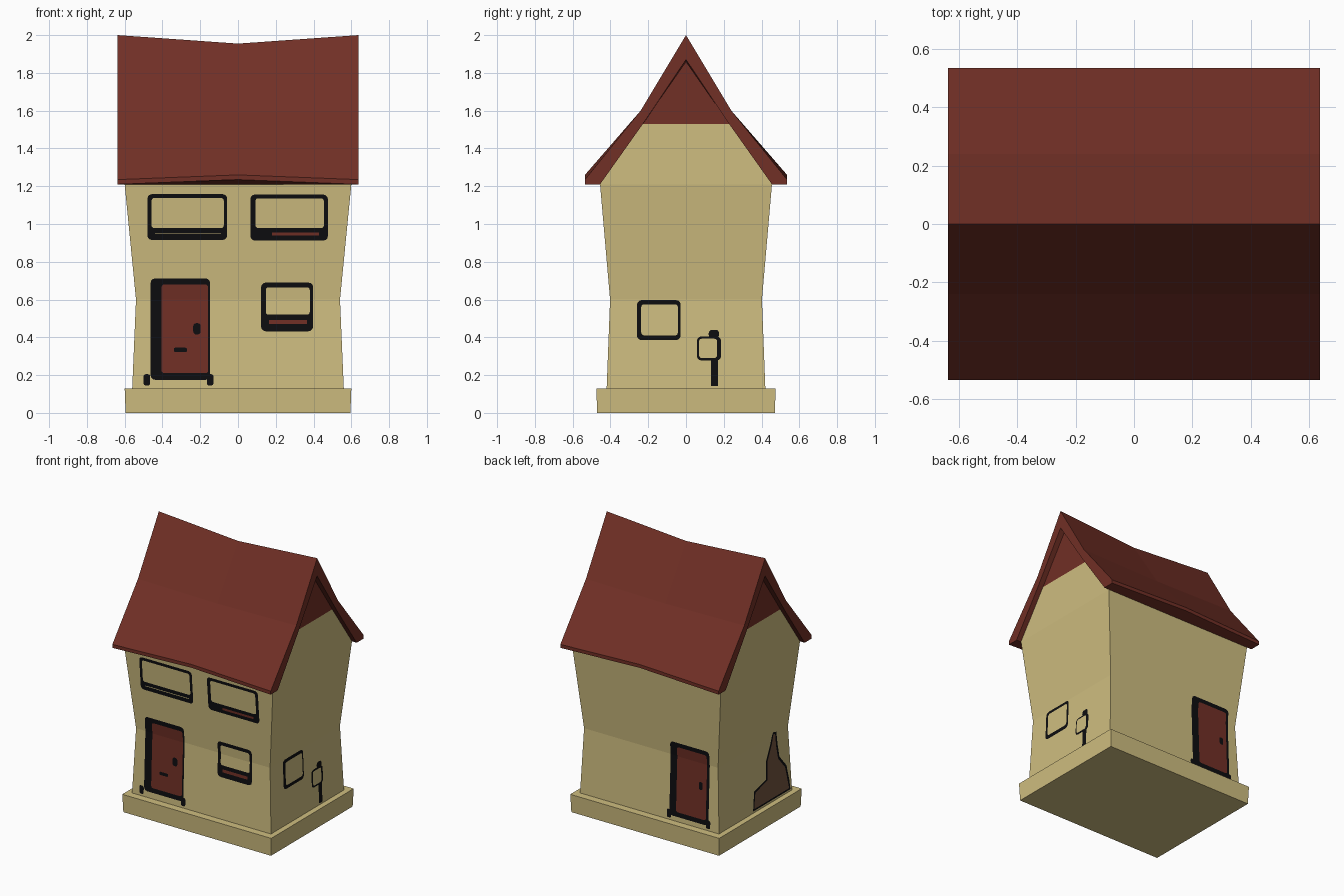
import bpy, bmesh, math
from mathutils import Vector

if "Cube" in bpy.data.objects:
    bpy.data.objects.remove(bpy.data.objects["Cube"])


def material(name, rgb):
    m = bpy.data.materials.new(name)
    m.diffuse_color = (*rgb, 1)
    m.use_nodes = True
    m.node_tree.nodes["Principled BSDF"].inputs["Base Color"].default_value = m.diffuse_color
    return m


CREAM = material("cream plaster", (0.62, 0.51, 0.215))
RED = material("roof red", (0.165, 0.029, 0.019))
BLACK = material("ink black", (0.004, 0.004, 0.005))
BROWN = material("bark brown", (0.17, 0.09, 0.05))


def finish(name, bm, mats, recalc=True):
    if recalc:
        bmesh.ops.recalc_face_normals(bm, faces=bm.faces)
    me = bpy.data.meshes.new(name)
    bm.to_mesh(me)
    bm.free()
    for m in mats:
        me.materials.append(m)
    ob = bpy.data.objects.new(name, me)
    bpy.context.collection.objects.link(ob)
    return ob


def loft(bm, rings):
    """Join closed rings of points with quads; return vertex rings."""
    vs = [[bm.verts.new(p) for p in r] for r in rings]
    for a, b in zip(vs, vs[1:]):
        n = len(a)
        for i in range(n):
            bm.faces.new((a[i], a[(i + 1) % n], b[(i + 1) % n], b[i]))
    return vs


def rect(x, y, z):
    return [(-x, -y, z), (x, -y, z), (x, y, z), (-x, y, z)]


# Plinth
bm = bmesh.new()
v = loft(bm, [rect(0.595, 0.47, 0), rect(0.6, 0.475, 0.13)])
bm.faces.new(v[0])
bm.faces.new(v[1])
finish("plinth", bm, [CREAM])

# Pinched walls with gables, red above the gable line
WALL = [(0.13, 0.56, 0.42), (0.60, 0.54, 0.402), (1.21, 0.60, 0.455)]  # z, x, y
bm = bmesh.new()
v = loft(bm, [rect(x, y, z) for z, x, y in WALL])
top = v[-1]
for s, a, b in ((1, top[1], top[2]), (-1, top[0], top[3])):
    c = bm.verts.new((0.6 * s, -0.23, 1.53))
    d = bm.verts.new((0.6 * s, 0.23, 1.53))
    e = bm.verts.new((0.6 * s, 0, 1.86))
    bm.faces.new((a, b, d, c))
    bm.faces.new((c, d, e))
bmesh.ops.recalc_face_normals(bm, faces=bm.faces)
for f in bm.faces:
    f.material_index = int(f.calc_center_median().z > 1.53)
finish("walls", bm, [CREAM, RED])

# Bell-curved roof shell: half profile (y, z, sag at mid length)
outer = [(0.535, 1.21, 0.025), (0.535, 1.235, 0.025), (0.24, 1.60, -0.01)]
inner = [(0.455, 1.21, 0), (0.228, 1.53, 0)]
profile = ([(-y, z, s) for y, z, s in outer] + [(0, 2.0, -0.045)] + outer[::-1]
           + inner + [(0, 1.87, -0.03)] + [(-y, z, s) for y, z, s in inner[::-1]])
bm = bmesh.new()
v = loft(bm, [[(x, y, z + (s if x == 0 else 0)) for y, z, s in profile]
              for x in (-0.638, 0, 0.638)])
bm.faces.new(v[0])
bm.faces.new(v[2])
finish("roof", bm, [RED])


def wall_depth(z, axis):
    """Distance of the wall from the centre at height z."""
    lo, hi = (WALL[0], WALL[1]) if z < 0.6 else (WALL[1], WALL[2])
    t = (z - lo[0]) / (hi[0] - lo[0])
    return lo[axis] + t * (hi[axis] - lo[axis])


def plate(name, side, pts, mats, layer=1, border=0):
    """Thin painted shape following the bent wall; border makes an outline."""
    bm = bmesh.new()
    f = bm.faces.new([bm.verts.new((u, 0, z)) for u, z in pts])
    if border:
        f.normal_update()
        ring = bmesh.ops.inset_individual(bm, faces=[f], thickness=border)["faces"]
        for r in bm.faces:
            r.material_index = 1
        f.material_index = 0
    bmesh.ops.bisect_plane(bm, geom=bm.verts[:] + bm.edges[:] + bm.faces[:],
                           plane_co=(0, 0, 0.6), plane_no=(0, 0, 1))
    out = {"front": Vector((0, -1, 0)), "back": Vector((0, 1, 0)),
           "right": Vector((1, 0, 0)), "left": Vector((-1, 0, 0))}[side]
    along_x = side in ("front", "back")
    for p in bm.verts:
        u, z = p.co.x, p.co.z
        d = wall_depth(z, 2 if along_x else 1) + 0.0025 * layer
        p.co = out * d + Vector((u if along_x else 0, 0 if along_x else u, z))
    for g in bm.faces:
        g.normal_update()
        if g.normal.dot(out) < 0:
            g.normal_flip()
    finish(name, bm, mats, False)


def rounded(u0, u1, z0, z1, r=0.02):
    pts = []
    for k, (cu, cz) in enumerate(((u1 - r, z1 - r), (u0 + r, z1 - r),
                                  (u0 + r, z0 + r), (u1 - r, z0 + r))):
        for i in range(4):
            a = math.radians(90 * k + 30 * i)
            pts.append((cu + r * math.cos(a), cz + r * math.sin(a)))
    return pts


def framed(name, side, frame, pane, mat):
    plate(name + "_frame", side, rounded(*frame, 0.025), [BLACK])
    plate(name + "_pane", side, rounded(*pane, 0.015), [mat], 2)


# Front windows and their sills
framed("upper_left_window", "front", (-0.48, -0.057, 0.915, 1.158), (-0.458, -0.075, 0.978, 1.138), CREAM)
framed("upper_right_window", "front", (0.065, 0.476, 0.912, 1.156), (0.092, 0.455, 0.978, 1.136), CREAM)
framed("lower_window", "front", (0.122, 0.398, 0.432, 0.69), (0.147, 0.38, 0.52, 0.665), CREAM)
for name, box, mat in (("upper_left_sill", (-0.44, -0.09, 0.946, 0.951), CREAM),
                       ("upper_right_sill", (0.18, 0.43, 0.938, 0.954), RED),
                       ("lower_sill", (0.165, 0.365, 0.47, 0.492), RED)):
    plate(name, "front", rounded(*box, 0.002), [mat], 2)

# Front and back doors with knob and step
framed("front_door", "front", (-0.463, -0.147, 0.175, 0.712), (-0.405, -0.158, 0.21, 0.68), RED)
plate("front_door_knob", "front", rounded(-0.237, -0.198, 0.415, 0.475, 0.015), [BLACK], 3)
plate("mail_slot", "front", rounded(-0.34, -0.27, 0.322, 0.345, 0.008), [BLACK], 3)
framed("back_door", "back", (-0.475, -0.16, 0.165, 0.70), (-0.455, -0.215, 0.20, 0.67), RED)
plate("back_door_knob", "back", rounded(-0.425, -0.395, 0.41, 0.465, 0.012), [BLACK], 3)
for side, u0, u1 in (("front", -0.5, -0.13), ("back", -0.49, -0.14)):
    for i, u in enumerate((u0, u1 - 0.035)):
        plate(f"{side}_step_end_{i}", side, rounded(u, u + 0.035, 0.145, 0.205, 0.012), [BLACK])

# Right side: window and letter box on a post
framed("side_window", "right", (-0.26, -0.028, 0.385, 0.597), (-0.237, -0.043, 0.41, 0.575), CREAM)
framed("letter_box", "right", (0.057, 0.186, 0.277, 0.405), (0.069, 0.165, 0.29, 0.393), CREAM)
plate("letter_box_flag", "right", rounded(0.12, 0.175, 0.395, 0.44, 0.018), [BLACK])
plate("letter_box_post", "right", rounded(0.132, 0.17, 0.142, 0.285, 0.005), [BLACK])

# Left side: leaning brown stump with black outline
stump = [(0.03, 0.145), (0.01, 0.28), (-0.13, 0.315), (-0.135, 0.44), (-0.19, 0.54),
         (-0.225, 0.62), (-0.265, 0.61), (-0.275, 0.51), (-0.29, 0.42), (-0.365, 0.33),
         (-0.39, 0.22), (-0.40, 0.145)]
plate("stump", "left", stump, [BROWN, BLACK], 1, 0.018)
